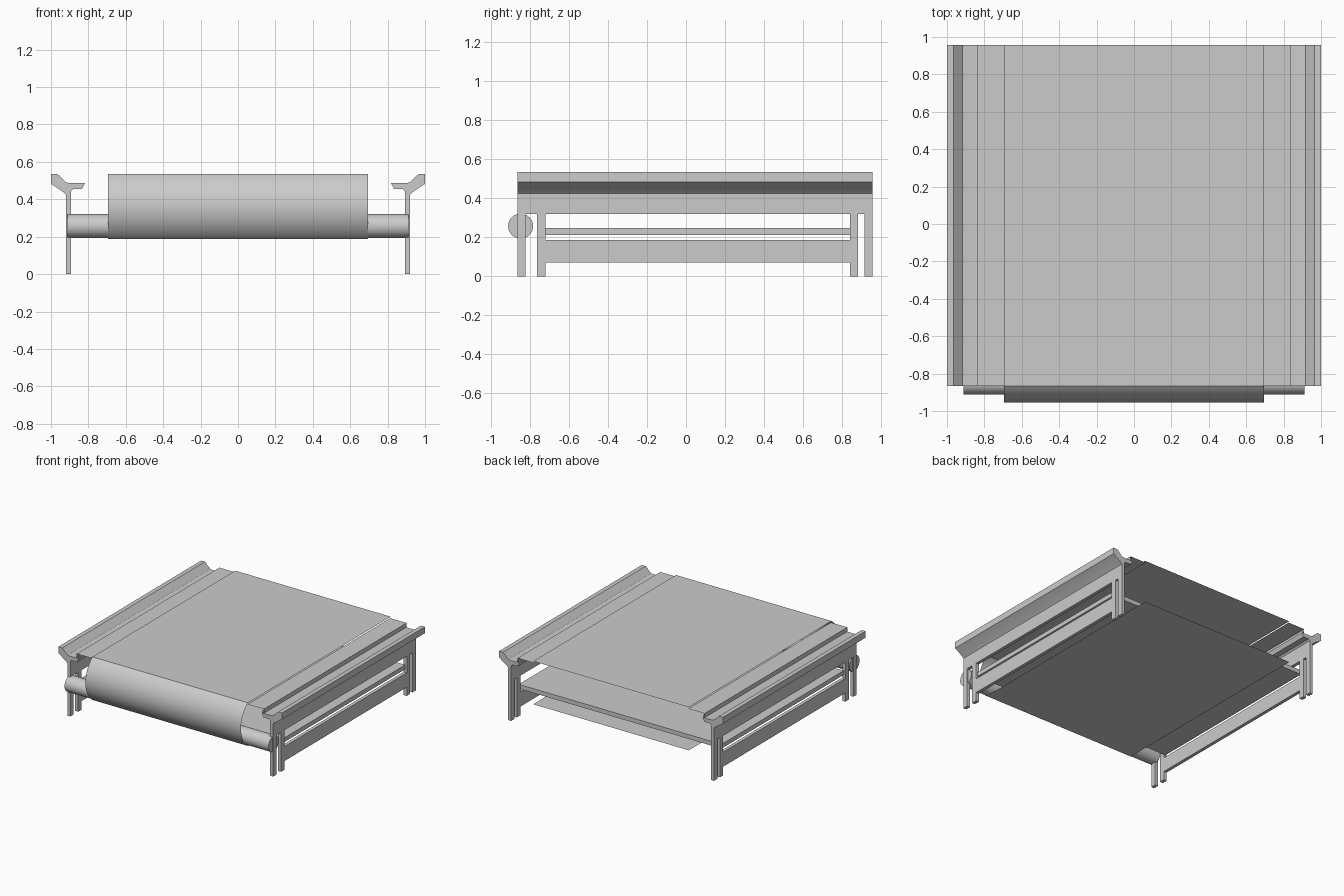
import bpy, bmesh, math

if "Cube" in bpy.data.objects:
    bpy.data.objects.remove(bpy.data.objects["Cube"])

Y0, Y1 = -0.865, 0.957


def make_object(name, bm, smooth=False):
    bmesh.ops.remove_doubles(bm, verts=bm.verts, dist=1e-5)
    bmesh.ops.recalc_face_normals(bm, faces=bm.faces)
    me = bpy.data.meshes.new(name)
    bm.to_mesh(me)
    bm.free()
    ob = bpy.data.objects.new(name, me)
    bpy.context.collection.objects.link(ob)
    if smooth:
        bpy.ops.object.select_all(action='DESELECT')
        bpy.context.view_layer.objects.active = ob
        ob.select_set(True)
        bpy.ops.object.shade_smooth_by_angle(angle=math.radians(30))
    return ob


def extrude(name, pts, vec, closed=True, smooth=False):
    """Sweep a 3D outline along vec: a solid if closed, a thin sheet if not."""
    bm = bmesh.new()
    a = [bm.verts.new(p) for p in pts]
    b = [bm.verts.new([p[i] + vec[i] for i in range(3)]) for p in pts]
    n = len(pts)
    for i in range(n if closed else n - 1):
        j = (i + 1) % n
        bm.faces.new((a[i], a[j], b[j], b[i]))
    if closed:
        bm.faces.new(a)
        bm.faces.new(b)
    return make_object(name, bm, smooth)


def box(name, x0, x1, y0, y1, z0, z1):
    return extrude(name, [(x0, y0, z0), (x1, y0, z0), (x1, y0, z1), (x0, y0, z1)],
                   (0, y1 - y0, 0))


# Side rail cross-section (right side, x and z)
rail = [(0.893, 0.32), (0.92, 0.32), (0.92, 0.425), (0.932, 0.437), (1.0, 0.483),
        (1.0, 0.535), (0.965, 0.535), (0.918, 0.49), (0.90, 0.487), (0.818, 0.487),
        (0.834, 0.455), (0.882, 0.455), (0.893, 0.443)]
# Folded hem where the top plate meets the rail
hem = [(0.825, 0.51), (0.825, 0.488), (0.836, 0.488), (0.836, 0.522), (0.69, 0.522)]
# Leg y ranges
legs = [(Y0, -0.822), (-0.765, -0.72), (0.84, 0.882), (0.915, Y1)]

for side, s in (("left", -1), ("right", 1)):
    extrude(side + "_rail", [(s * x, Y0, z) for x, z in rail], (0, Y1 - Y0, 0), smooth=True)
    extrude(side + "_plate_hem", [(s * x, Y0, z) for x, z in hem], (0, Y1 - Y0, 0), closed=False)
    for i, (a, b) in enumerate(legs):
        box(f"{side}_leg_{i + 1}", s * 0.893, s * 0.92, a, b, 0, 0.32)
    box(side + "_lower_skirt", s * 0.893, s * 0.92, -0.72, 0.84, 0.07, 0.187)

# Middle shelf between the inner legs
box("middle_shelf", -0.906, 0.906, -0.72, 0.84, 0.212, 0.247)

# Belt: top run, curved nose, bottom run
top, low, sag = 0.535, 0.187, 0.09
half, mid = (top - low) / 2, (top + low) / 2
R = (half ** 2 + sag ** 2) / (2 * sag)
t = math.asin(half / R)
cy = Y0 - sag + R
N = 20
path = [(Y1, top)]
for i in range(N + 1):
    a = t - 2 * t * i / N
    path.append((cy - R * math.cos(a), mid + R * math.sin(a)))
path.append((Y1, low))
extrude("belt", [(-0.695, y, z) for y, z in path], (1.39, 0, 0), closed=False, smooth=True)

# Front roller
circle = [(-0.912, -0.848 + 0.064 * math.cos(k * math.tau / 32),
           0.257 + 0.064 * math.sin(k * math.tau / 32)) for k in range(32)]
extrude("front_roller", circle, (1.824, 0, 0), smooth=True)
